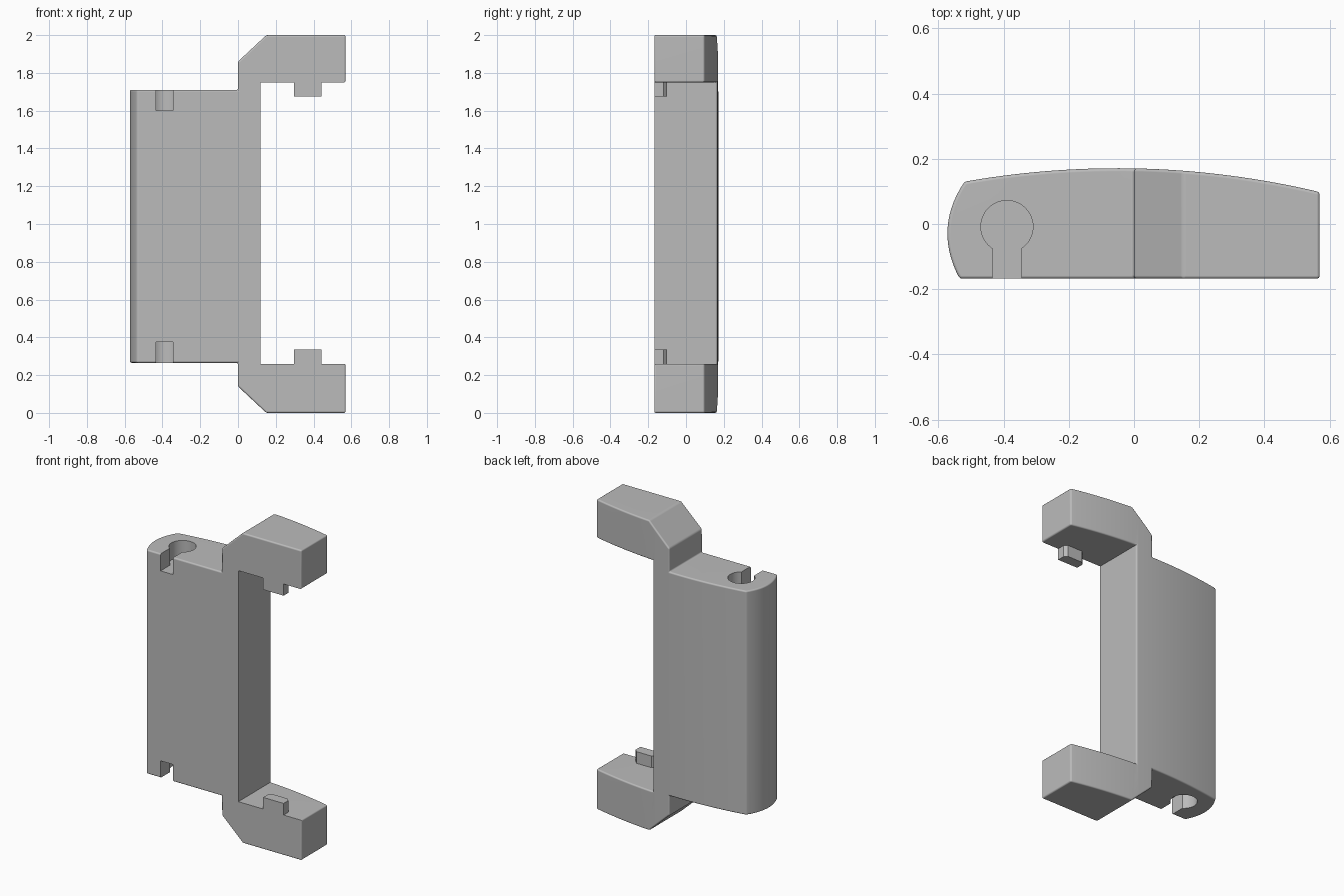
import bpy, bmesh, math
from mathutils import Vector

cube = bpy.data.objects.get("Cube")
if cube:
    bpy.data.objects.remove(cube, do_unlink=True)

FRONT, MID = -0.168, 1.0

grey = bpy.data.materials.new("plain grey")
grey.use_nodes = True
grey.diffuse_color = (0.5, 0.5, 0.5, 1)
grey.node_tree.nodes["Principled BSDF"].inputs["Base Color"].default_value = (0.5, 0.5, 0.5, 1)


def prism(name, points, offset):
    """Closed prism from a 3D outline swept by an offset."""
    bm = bmesh.new()
    face = bm.faces.new([bm.verts.new(p) for p in points])
    moved = bmesh.ops.extrude_face_region(bm, geom=[face])["geom"]
    bmesh.ops.translate(bm, vec=offset, verts=[v for v in moved if isinstance(v, bmesh.types.BMVert)])
    bmesh.ops.recalc_face_normals(bm, faces=bm.faces)
    mesh = bpy.data.meshes.new(name)
    bm.to_mesh(mesh)
    bm.free()
    mesh.materials.append(grey)
    ob = bpy.data.objects.new(name, mesh)
    bpy.context.collection.objects.link(ob)
    return ob


def boolean(ob, tool, operation):
    mod = ob.modifiers.new("cut", "BOOLEAN")
    mod.operation, mod.object, mod.solver = operation, tool, "EXACT"
    bpy.context.view_layer.objects.active = ob
    bpy.ops.object.modifier_apply(modifier=mod.name)
    bpy.data.objects.remove(tool, do_unlink=True)


def arc(a, b, bulge, n):
    """Shallow arc from a to b, bulging to the left of travel."""
    a, b = Vector(a), Vector(b)
    d = b - a
    side = Vector((-d.y, d.x)).normalized()
    return [a + d * (i / n) + side * bulge * 4 * (i / n) * (1 - i / n) for i in range(n + 1)]


# Plan outline: flat front, bowed back and rounded left end
plan = [(0.57, FRONT), (-0.535, FRONT)]
plan += arc((-0.535, FRONT), (-0.52, 0.13), 0.045, 14)[1:]
plan += arc((-0.52, 0.13), (0.57, 0.098), 0.056, 30)[1:]
frame = prism("frame", [(x, y, -0.1) for x, y in plan], (0, 0, 2.2))

# Front silhouette, upper half mirrored to the lower half
upper = [(-0.7, 1.71), (0, 1.71), (0, 1.86), (0.15, 2), (0.7, 2), (0.7, 1.75), (0.12, 1.75)]
outline = upper + [(x, 2 * MID - z + (0.01 if z < 1.8 else 0)) for x, z in reversed(upper)]
outline = [(x, -0.5, z - (0.02 if abs(z - 0.30) < 0.001 else 0)) for x, z in outline]
outline = [(x, y, 0.265 if 0.25 < z < 0.31 and x < 0.1 else z) for x, y, z in outline]
boolean(frame, prism("silhouette", outline, (0, 1, 0)), "INTERSECT")

# Round the edges, leaving the front rim and the inside corners of the notch sharp
bm = bmesh.new()
bm.from_mesh(frame.data)
bmesh.ops.dissolve_limit(bm, angle_limit=0.001, verts=bm.verts, edges=bm.edges)


def in_notch(co):
    return co.x > 0.115 and 0.255 < co.z < 1.755


def rounded(e):
    if len(e.link_faces) != 2 or e.calc_face_angle(0) < math.radians(22):
        return False
    a, b = (v.co for v in e.verts)
    if not (in_notch(a) and in_notch(b)):
        return True
    front_rim = max(a.y, b.y) < FRONT + 0.001
    inside_corner = max(a.x, b.x) < 0.125 and abs(a.z - b.z) < 0.001
    return not (front_rim or inside_corner)


bmesh.ops.bevel(bm, geom=[e for e in bm.edges if rounded(e)], offset=0.022,
                offset_type="OFFSET", segments=4, profile=0.5, affect="EDGES", clamp_overlap=True)
bm.to_mesh(frame.data)
bm.free()


def box(name, x0, x1, y0, y1, z0, z1):
    return prism(name, [(x0, y0, z0), (x1, y0, z0), (x1, y1, z0), (x0, y1, z0)], (0, 0, z1 - z0))


# Keyhole sockets in both ends of the body
for z0, z1 in ((1.6, 1.8), (0.17, 0.375)):
    ring = [(-0.39 + 0.08 * math.cos(t), -0.008 + 0.08 * math.sin(t), z0)
            for t in (math.tau * i / 48 for i in range(48))]
    boolean(frame, prism("socket_cutter", ring, (0, 0, z1 - z0)), "DIFFERENCE")
    boolean(frame, box("slot_cutter", -0.435, -0.345, -0.3, -0.05, z0, z1), "DIFFERENCE")

# Locking pegs on the inner faces of the arms
for name, z0, z1 in (("upper_peg", 1.675, 1.76), ("lower_peg", 0.25, 0.335)):
    x0, x1, y1, c = 0.297, 0.443, -0.1, 0.02
    peg = [(x0, FRONT), (x1, FRONT), (x1, y1 - c), (x1 - c, y1), (x0 + c, y1), (x0, y1 - c)]
    prism(name, [(x, y, z0) for x, y in peg], (0, 0, z1 - z0))

# Smooth shading with crisp cut edges
bpy.ops.object.select_all(action="DESELECT")
frame.select_set(True)
bpy.context.view_layer.objects.active = frame
bpy.ops.object.shade_smooth_by_angle(angle=math.radians(30))
weighted = frame.modifiers.new("even_normals", "WEIGHTED_NORMAL")
weighted.keep_sharp = True
